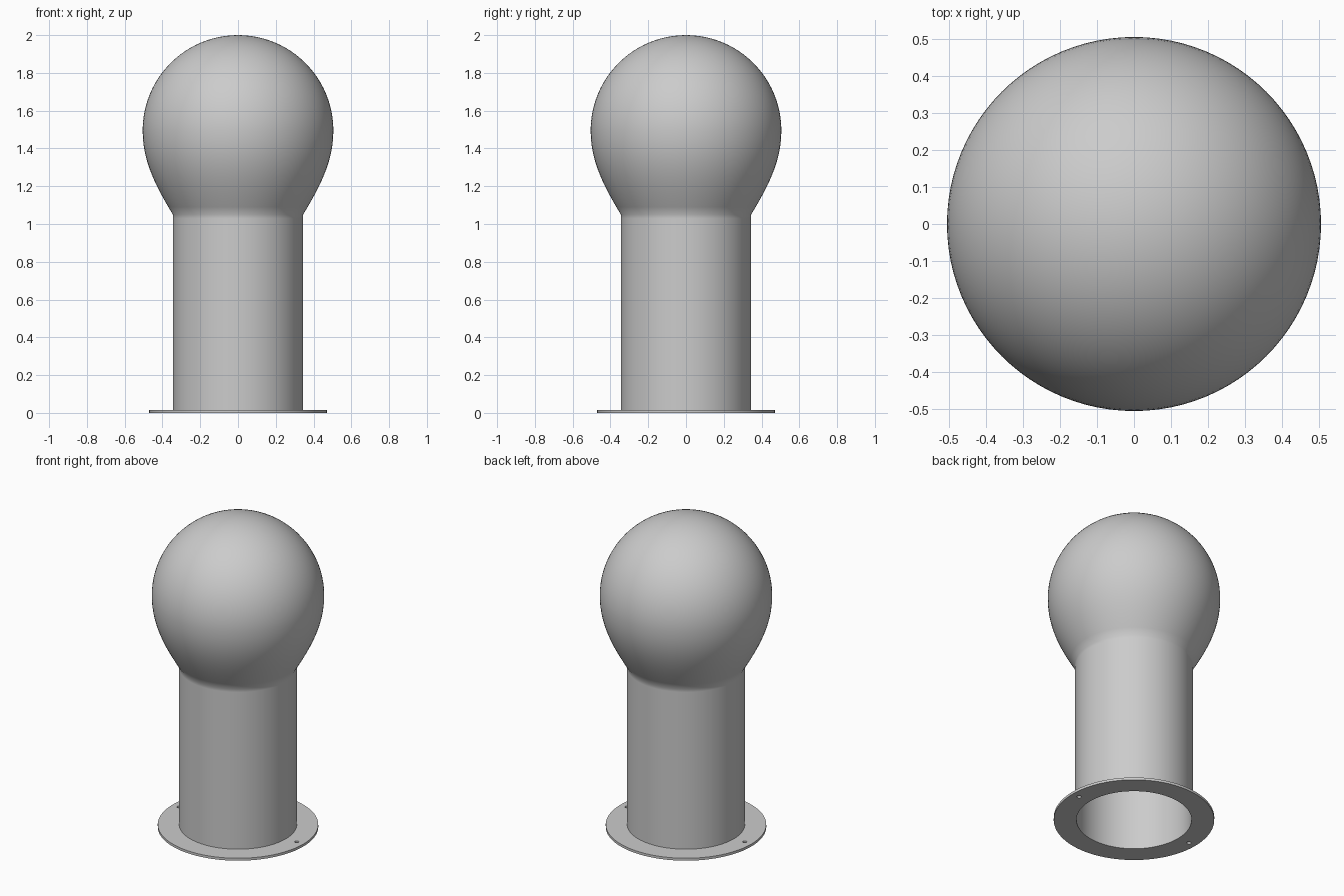
import bpy, bmesh
from math import sin, cos, pi
from mathutils import Vector
from mathutils.geometry import interpolate_bezier

cube = bpy.data.objects.get("Cube")
if cube:
    bpy.data.objects.remove(cube, do_unlink=True)

SEGMENTS = 96
WALL = 0.008
TUBE_R, TUBE_TOP = 0.345, 1.05
BULB_R, BULB_Z = 0.505, 1.495
PLATE_T = 0.016

grey = bpy.data.materials.new("light grey")
grey.use_nodes = True
colour = (0.6, 0.6, 0.6, 1)
grey.diffuse_color = colour
grey.node_tree.nodes["Principled BSDF"].inputs["Base Color"].default_value = colour


def smooth(obj, angle):
    bpy.ops.object.select_all(action="DESELECT")
    obj.select_set(True)
    bpy.context.view_layer.objects.active = obj
    bpy.ops.object.shade_smooth_by_angle(angle=angle)


def lathe(name, profile):
    """Spin an (r, z) profile around the z axis."""
    bm = bmesh.new()
    verts = [bm.verts.new((r, 0, z)) for r, z in profile]
    edges = [bm.edges.new(pair) for pair in zip(verts, verts[1:])]
    bmesh.ops.spin(bm, geom=verts + edges, cent=(0, 0, 0), axis=(0, 0, 1),
                   angle=2 * pi, steps=SEGMENTS, use_duplicate=False)
    bmesh.ops.remove_doubles(bm, verts=bm.verts, dist=1e-5)
    bmesh.ops.recalc_face_normals(bm, faces=bm.faces)
    mesh = bpy.data.meshes.new(name)
    bm.to_mesh(mesh)
    bm.free()
    mesh.materials.append(grey)
    obj = bpy.data.objects.new(name, mesh)
    bpy.context.collection.objects.link(obj)
    return obj


# Hollow tube flaring into a round bulb, one continuous wall
neck = interpolate_bezier(Vector((TUBE_R, TUBE_TOP)), Vector((0.435, 1.20)),
                          Vector((BULB_R, 1.33)), Vector((BULB_R, BULB_Z)), 12)
dome = [(BULB_R * cos(a), BULB_Z + BULB_R * sin(a))
        for a in (pi / 2 * i / 24 for i in range(1, 25))]
outer = [(TUBE_R, 0.005), (TUBE_R, TUBE_TOP - 0.02)] + [(p.x, p.y) for p in neck] + dome
outer[-1] = (0, BULB_Z + BULB_R)
inner = [(max(r - WALL, 0), z - (WALL if z > BULB_Z else 0)) for r, z in outer]
inner[-1] = (0, BULB_Z + BULB_R - WALL)
body = lathe("tube_and_bulb", outer[::-1] + inner)
smooth(body, pi / 3)

# Base flange: a flat ring with two bolt holes
curve = bpy.data.curves.new("base_flange", "CURVE")
curve.dimensions = "2D"
curve.fill_mode = "BOTH"
curve.extrude = PLATE_T / 2
for x, radius, count in ((0, 0.47, SEGMENTS), (0, TUBE_R - WALL, SEGMENTS),
                         (0.42, 0.013, 16), (-0.42, 0.013, 16)):
    ring = curve.splines.new("POLY")
    ring.points.add(count - 1)
    ring.use_cyclic_u = True
    for i, point in enumerate(ring.points):
        a = 2 * pi * i / count
        point.co = (x + radius * cos(a), radius * sin(a), 0, 1)
curve.materials.append(grey)
flange = bpy.data.objects.new("base_flange", curve)
flange.location.z = PLATE_T / 2
bpy.context.collection.objects.link(flange)
bpy.ops.object.select_all(action="DESELECT")
flange.select_set(True)
bpy.context.view_layer.objects.active = flange
bpy.ops.object.convert(target="MESH")
bm = bmesh.new()
bm.from_mesh(flange.data)
bmesh.ops.remove_doubles(bm, verts=bm.verts, dist=1e-5)
bmesh.ops.recalc_face_normals(bm, faces=bm.faces)
bm.to_mesh(flange.data)
bm.free()
smooth(flange, pi / 6)
